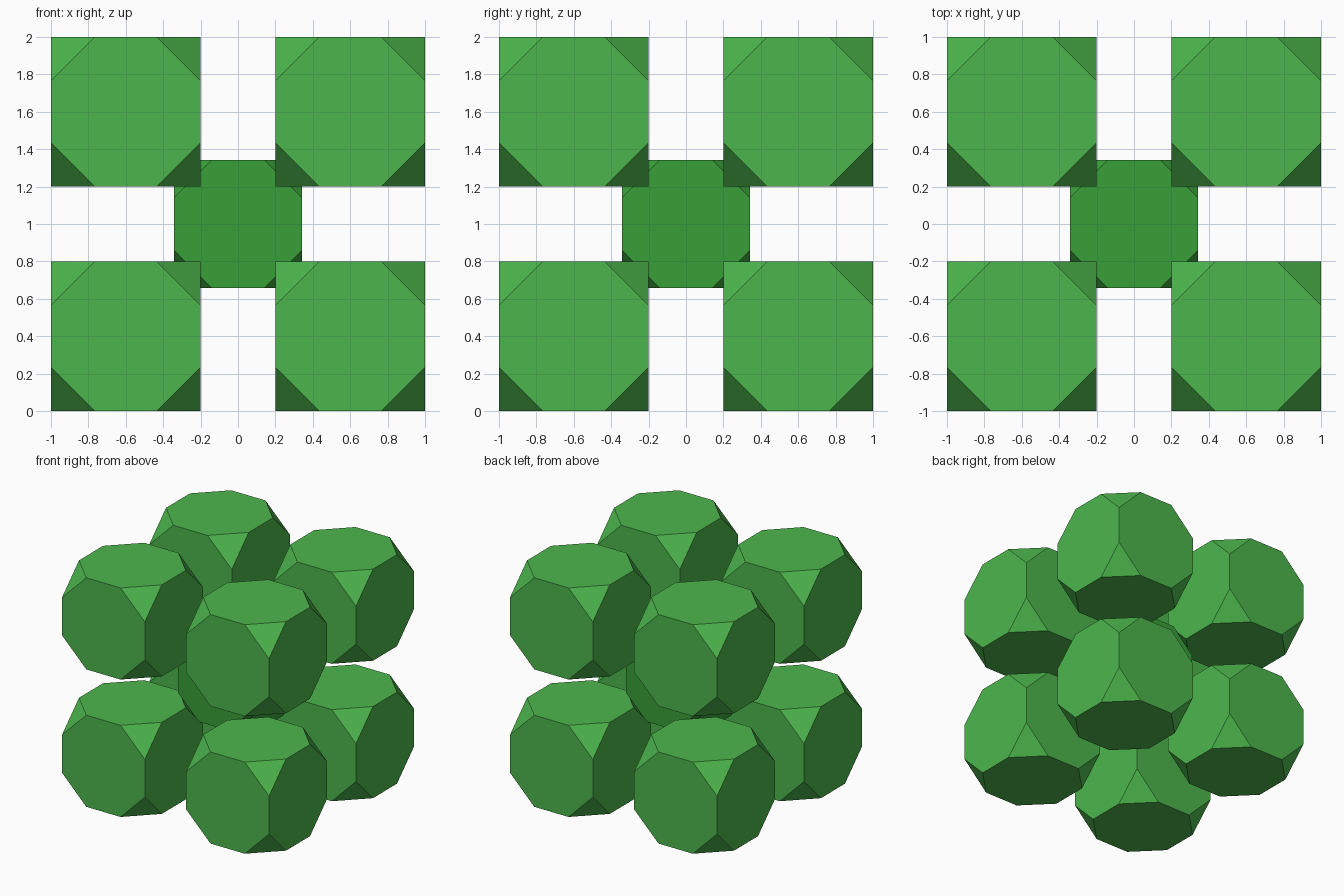
import bpy, bmesh
from itertools import product
from math import sqrt

if "Cube" in bpy.data.objects:
    bpy.data.objects.remove(bpy.data.objects["Cube"])


def material(name, rgb):
    mat = bpy.data.materials.new(name)
    mat.diffuse_color = (*rgb, 1)
    mat.use_nodes = True
    mat.node_tree.nodes["Principled BSDF"].inputs["Base Color"].default_value = mat.diffuse_color
    return mat


def truncated_cube(name, half, location, mat):
    # Regular truncated cube: six octagons and eight corner triangles
    inner = half * (sqrt(2) - 1)
    bm = bmesh.new()
    for signs in product((-1, 1), repeat=3):
        for axis in range(3):
            co = [s * half for s in signs]
            co[axis] = signs[axis] * inner
            bm.verts.new(co)
    bmesh.ops.convex_hull(bm, input=bm.verts)
    bmesh.ops.dissolve_limit(bm, angle_limit=0.01, verts=bm.verts, edges=bm.edges)
    bmesh.ops.recalc_face_normals(bm, faces=bm.faces)
    mesh = bpy.data.meshes.new(name)
    bm.to_mesh(mesh)
    bm.free()
    mesh.materials.append(mat)
    obj = bpy.data.objects.new(name, mesh)
    obj.location = location
    bpy.context.collection.objects.link(obj)
    return obj


light_green = material("light_green", (0.073, 0.47, 0.073))
mid_green = material("mid_green", (0.04, 0.35, 0.04))

# Eight outer blocks at the corners of a cube
for x, y, z in product((-1, 1), repeat=3):
    name = "_".join(("upper" if z > 0 else "lower",
                     "back" if y > 0 else "front",
                     "right" if x > 0 else "left", "block"))
    truncated_cube(name, 0.4, (0.6 * x, 0.6 * y, 1 + 0.6 * z), light_green)

# Smaller block nested in the middle
truncated_cube("centre_block", 0.341, (0, 0, 1), mid_green)
